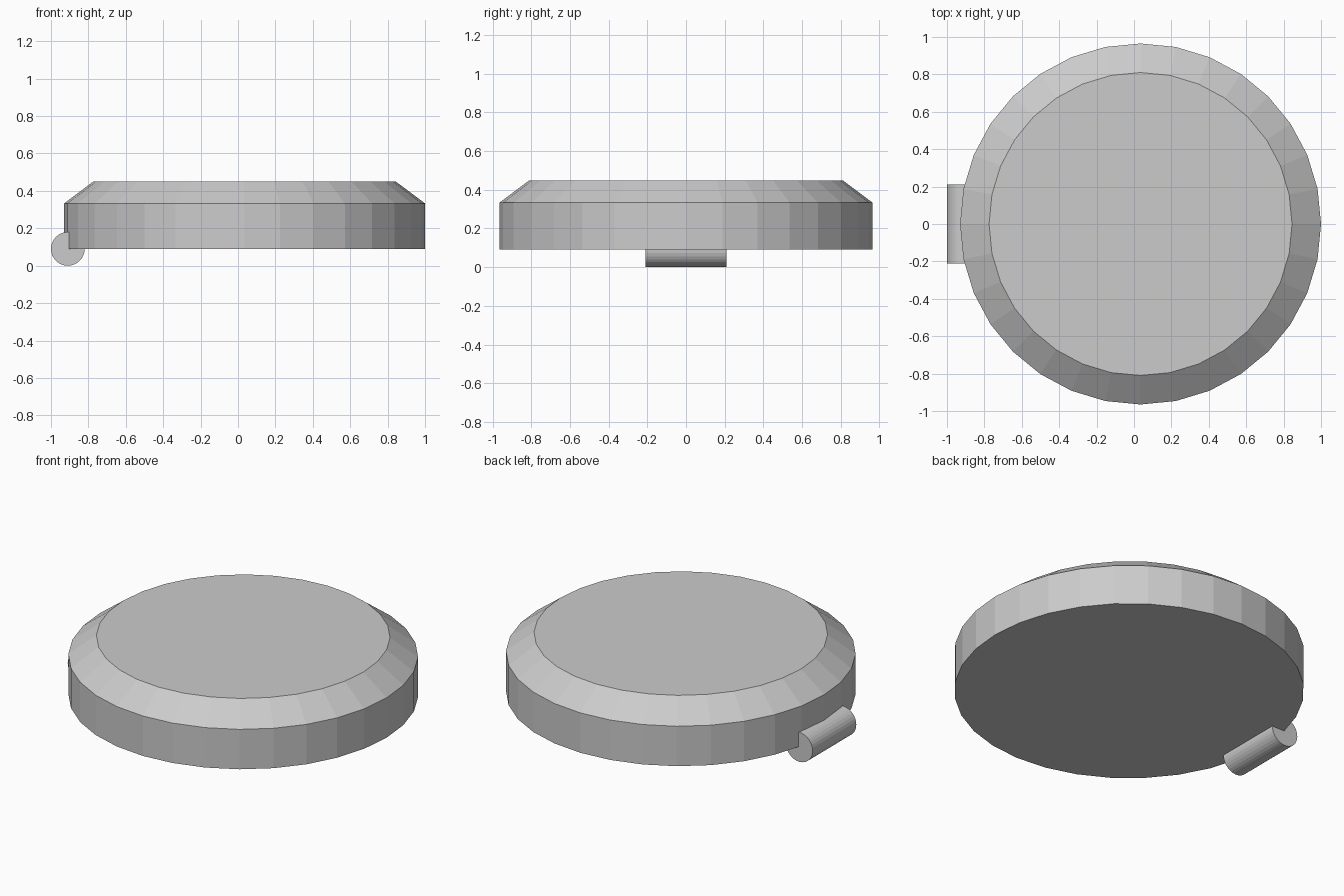
import bpy, bmesh, math
from mathutils import Matrix

if "Cube" in bpy.data.objects:
    bpy.data.objects.remove(bpy.data.objects["Cube"])


def make_object(name, bm):
    bmesh.ops.recalc_face_normals(bm, faces=bm.faces)
    mesh = bpy.data.meshes.new(name)
    bm.to_mesh(mesh)
    bm.free()
    obj = bpy.data.objects.new(name, mesh)
    bpy.context.collection.objects.link(obj)
    return obj


def turned_solid(name, profile, sides, matrix):
    """Closed solid from (radius, height) rings, turned about local z."""
    bm = bmesh.new()
    rings = [[bm.verts.new((r * math.cos(2 * math.pi * i / sides),
                            r * math.sin(2 * math.pi * i / sides), z))
              for i in range(sides)] for r, z in profile]
    for low, high in zip(rings, rings[1:]):
        for i in range(sides):
            j = (i + 1) % sides
            bm.faces.new((low[i], low[j], high[j], high[i]))
    bm.faces.new(rings[0][::-1])
    bm.faces.new(rings[-1])
    bmesh.ops.transform(bm, matrix=matrix, verts=bm.verts)
    return make_object(name, bm)


# Round lid with a sloped upper rim
turned_solid("lid", [(0.965, 0.09), (0.965, 0.333), (0.81, 0.449)], 32,
             Matrix.Translation((0.035, 0, 0)))

# Hinge barrel lying along y at the left edge
turned_solid("hinge_barrel", [(0.09, -0.21), (0.09, 0.21)], 32,
             Matrix.Translation((-0.91, 0, 0.09)) @ Matrix.Rotation(math.pi / 2, 4, 'X'))
